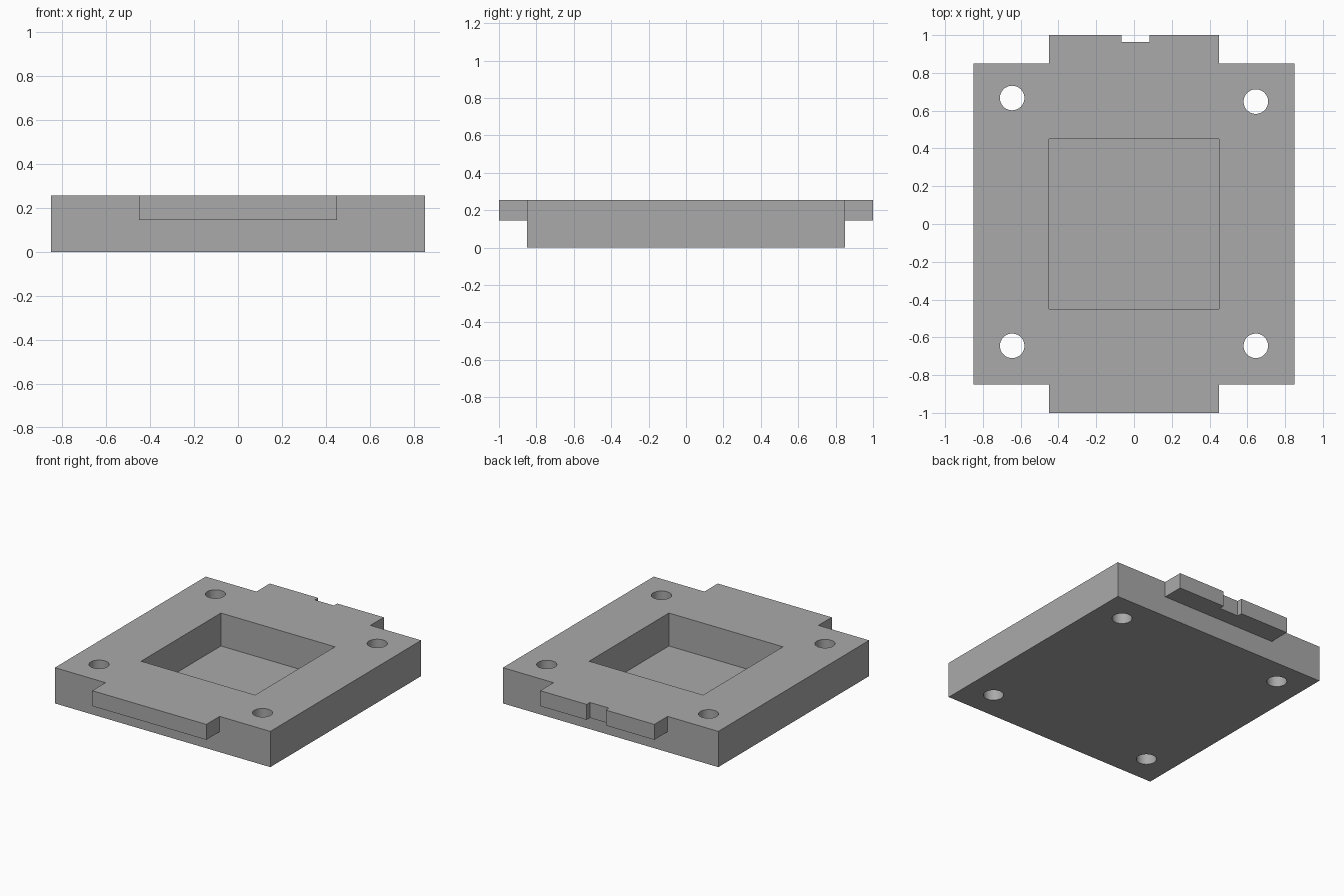
import bpy
import math

cube = bpy.data.objects.get("Cube")
if cube:
    bpy.data.objects.remove(cube, do_unlink=True)

HALF = 0.85      # half width of the square plate
TOP = 0.255      # plate thickness
TAB_BOTTOM = 0.145
TAB_HALF = 0.45  # half width of tabs and pocket

grey = bpy.data.materials.new("plain grey")
grey.use_nodes = True
colour = (0.4, 0.4, 0.4, 1)
grey.diffuse_color = colour
grey.node_tree.nodes["Principled BSDF"].inputs["Base Color"].default_value = colour


def box(name, low, high):
    """Axis-aligned box between two corners."""
    centre = [(a + b) / 2 for a, b in zip(low, high)]
    bpy.ops.mesh.primitive_cube_add(size=1, location=centre)
    obj = bpy.context.object
    obj.name = name
    obj.scale = [b - a for a, b in zip(low, high)]
    bpy.ops.object.transform_apply(location=True, rotation=False, scale=True)
    obj.data.materials.append(grey)
    return obj


def combine(target, tool, operation):
    """Apply a boolean and discard the tool object."""
    mod = target.modifiers.new(operation.title(), "BOOLEAN")
    mod.operation = operation
    mod.solver = "EXACT"
    mod.object = tool
    bpy.context.view_layer.objects.active = target
    bpy.ops.object.modifier_apply(modifier=mod.name)
    bpy.data.objects.remove(tool, do_unlink=True)


# Square base plate
plate = box("mounting_plate", (-HALF, -HALF, 0), (HALF, HALF, TOP))

# One bar across the plate forms the front and back tabs
combine(plate, box("tab_bar", (-TAB_HALF, -1, TAB_BOTTOM), (TAB_HALF, 1, TOP)), "UNION")

# Square pocket with a thin floor
combine(plate, box("pocket_cutter", (-TAB_HALF, -TAB_HALF, 0.02),
                   (TAB_HALF, TAB_HALF, 0.4)), "DIFFERENCE")

# Key notch in the back tab
combine(plate, box("notch_cutter", (-0.067, 0.963, 0.1), (0.083, 1.1, 0.4)), "DIFFERENCE")

# Corner screw holes, one sitting slightly further back
for x, y in ((-0.645, -0.645), (0.645, -0.645), (0.645, 0.648), (-0.645, 0.667)):
    bpy.ops.mesh.primitive_cylinder_add(vertices=48, radius=0.065, depth=1, location=(x, y, 0))
    hole = bpy.context.object
    hole.name = "hole_cutter"
    hole.data.materials.append(grey)
    combine(plate, hole, "DIFFERENCE")

# Smooth hole walls, sharp plate edges
bpy.ops.object.select_all(action="DESELECT")
plate.select_set(True)
bpy.context.view_layer.objects.active = plate
bpy.ops.object.shade_smooth_by_angle(angle=math.radians(30))
